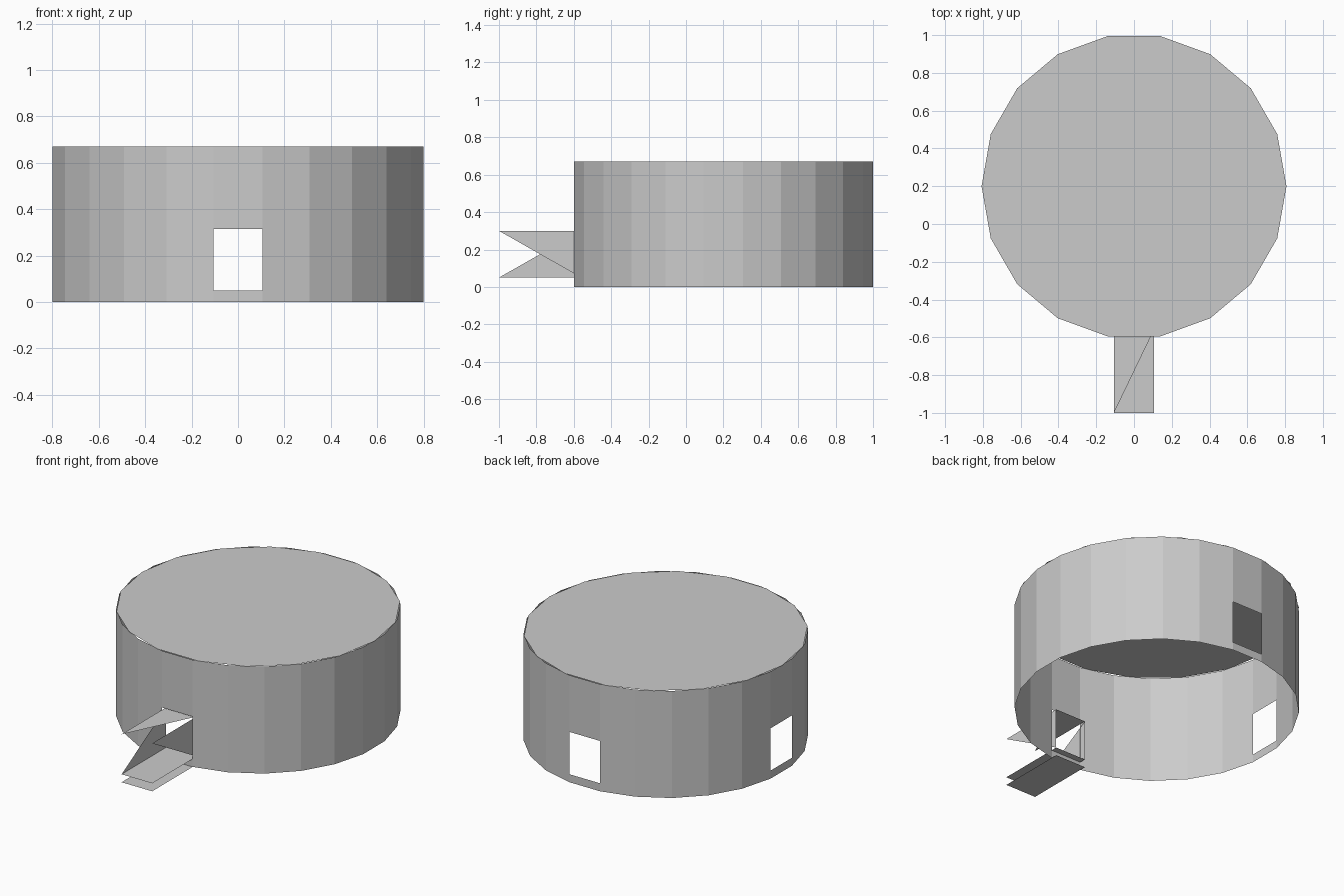
import bpy
import bmesh
from math import cos, sin, pi

if "Cube" in bpy.data.objects:
    bpy.data.objects.remove(bpy.data.objects["Cube"], do_unlink=True)

RADIUS, HEIGHT, CENTRE_Y = 0.807, 0.67, 0.2
SIDES, ROOF_SIDES = 24, 18
SILL, LINTEL = 0.05, 0.315            # doorway bottom and top
HALF, OUTER, INNER = 0.106, -1.0, -0.56   # entrance width and depth
HEAD = 0.3                            # entrance canopy height

grey = bpy.data.materials.new("light_grey")
grey.use_nodes = True
colour = (0.6, 0.6, 0.6, 1)
grey.diffuse_color = colour
grey.node_tree.nodes["Principled BSDF"].inputs["Base Color"].default_value = colour


def make(name, faces):
    """Build one object from a list of polygons given as corner points."""
    bm = bmesh.new()
    for corners in faces:
        bm.faces.new([bm.verts.new(c) for c in corners])
    bmesh.ops.remove_doubles(bm, verts=bm.verts, dist=0.0001)
    mesh = bpy.data.meshes.new(name)
    bm.to_mesh(mesh)
    bm.free()
    mesh.materials.append(grey)
    obj = bpy.data.objects.new(name, mesh)
    bpy.context.collection.objects.link(obj)
    return obj


def rim(angle, z):
    return (RADIUS * cos(angle), CENTRE_Y + RADIUS * sin(angle), z)


# Round wall, with doorways in the left-hand, back and front panels
step = 2 * pi / SIDES
doorways = {SIDES // 4, SIDES // 2, 3 * SIDES // 4}
panels = []
for i in range(SIDES):
    a, b = (i - 0.5) * step, (i + 0.5) * step
    spans = [(0, SILL), (SILL, LINTEL), (LINTEL, HEIGHT)]
    if i in doorways:
        del spans[1]
    for low, high in spans:
        panels.append([rim(a, low), rim(b, low), rim(b, high), rim(a, high)])
make("round_wall", panels)

# Flat roof, with fewer sides than the wall
make("flat_roof", [[rim(i * 2 * pi / ROOF_SIDES, HEIGHT) for i in range(ROOF_SIDES)]])

# Entrance floor and the ground slab below it
for name, z in (("entrance_floor", SILL), ("ground_slab", 0)):
    make(name, [[(-HALF, OUTER, z), (HALF, OUTER, z), (HALF, INNER, z), (-HALF, INNER, z)]])

# Triangular canopy and side screens
make("entrance_canopy", [[(-HALF, OUTER, HEAD), (HALF, INNER, HEAD), (-HALF, INNER, HEAD)]])
make("lower_side_screen", [[(-HALF, OUTER, SILL), (-HALF, INNER, HEAD), (-HALF, INNER, SILL)]])
make("upper_side_screen", [[(HALF, OUTER, HEAD), (HALF, INNER, SILL), (HALF, INNER, HEAD)]])
